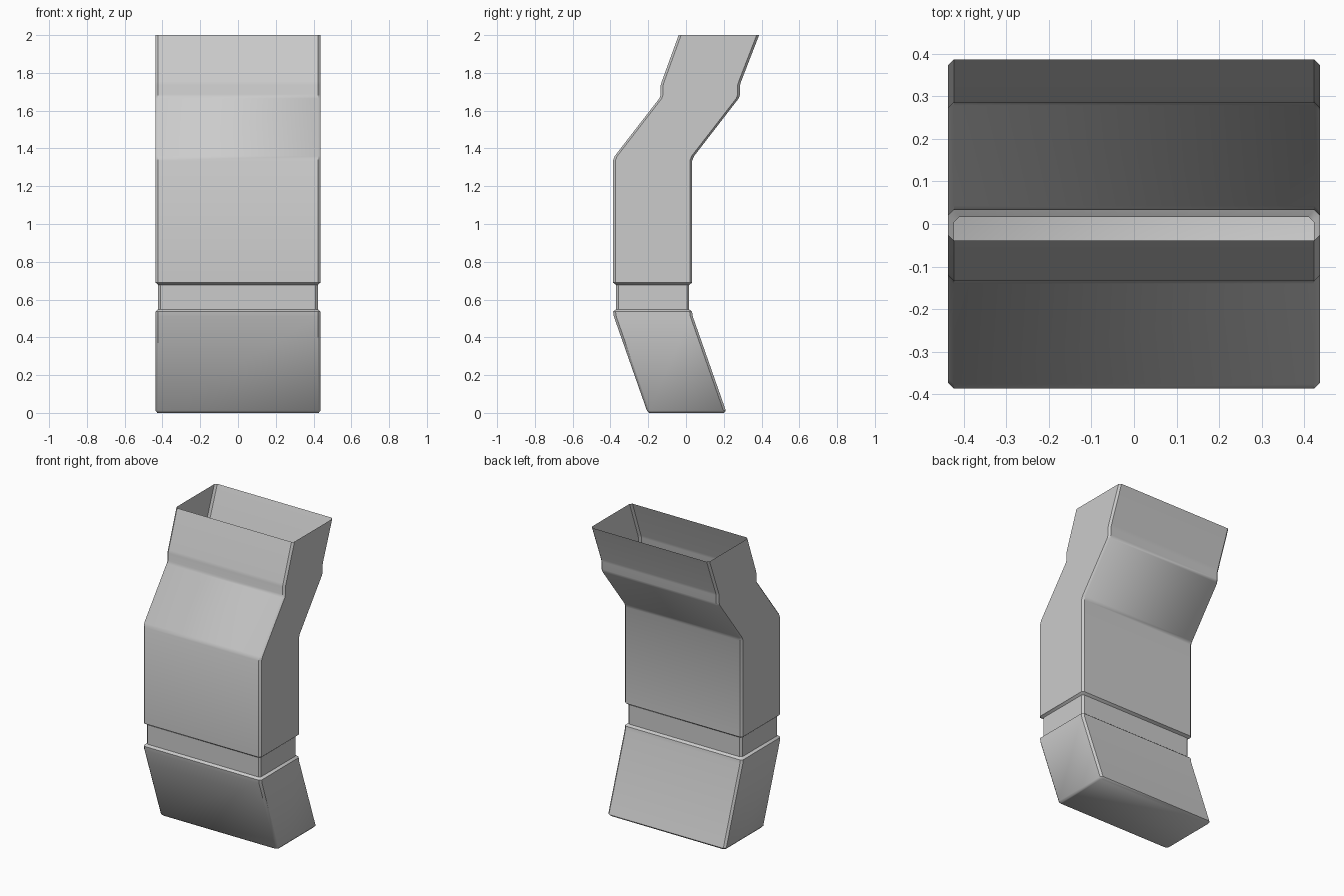
import bpy, bmesh, math

cube = bpy.data.objects.get("Cube")
if cube:
    bpy.data.objects.remove(cube, do_unlink=True)

# Plain grey sheet metal
metal = bpy.data.materials.new("grey metal")
metal.use_nodes = True
grey = (0.6, 0.6, 0.6, 1)
metal.diffuse_color = grey
metal.node_tree.nodes["Principled BSDF"].inputs["Base Color"].default_value = grey

# Sections from floor to open mouth: height, centre y, half depth, half width
sections = [
    (0.0, 0.003, 0.197, 0.427),
    (0.012, 0.002, 0.209, 0.437),
    (0.51, -0.173, 0.209, 0.437),
    (0.536, -0.177, 0.209, 0.437),
    (0.548, -0.177, 0.194, 0.423),
    (0.678, -0.177, 0.194, 0.423),
    (0.69, -0.177, 0.21, 0.437),
    (1.335, -0.177, 0.21, 0.437),
    (1.36, -0.167, 0.21, 0.437),
    (1.665, 0.069, 0.21, 0.437),
    (1.685, 0.076, 0.21, 0.437),
    (1.735, 0.076, 0.21, 0.437),
    (1.755, 0.082, 0.21, 0.437),
    (2.0, 0.174, 0.213, 0.437),
]


def ring(bm, z, cy, d, w, c=0.013):
    """Rectangle with chamfered corners, as a loop of vertices."""
    outline = []
    for sx, sy in ((1, 1), (-1, 1), (-1, -1), (1, -1)):
        pair = [(sx * w, sy * (d - c)), (sx * (w - c), sy * d)]
        outline += pair if sx * sy > 0 else pair[::-1]
    return [bm.verts.new((x, cy + y, z)) for x, y in outline]


# Bent duct: skin the sections, close the floor, leave the mouth open
bm = bmesh.new()
rings = [ring(bm, *s) for s in sections]
for low, high in zip(rings, rings[1:]):
    for i in range(len(low)):
        j = (i + 1) % len(low)
        bm.faces.new((low[i], low[j], high[j], high[i]))
bm.faces.new(rings[0][::-1])
mesh = bpy.data.meshes.new("bent_duct")
bm.to_mesh(mesh)
bm.free()
mesh.materials.append(metal)
duct = bpy.data.objects.new("bent_duct", mesh)
bpy.context.collection.objects.link(duct)
bpy.context.view_layer.objects.active = duct
duct.select_set(True)
bpy.ops.object.shade_smooth_by_angle(angle=math.radians(40))
